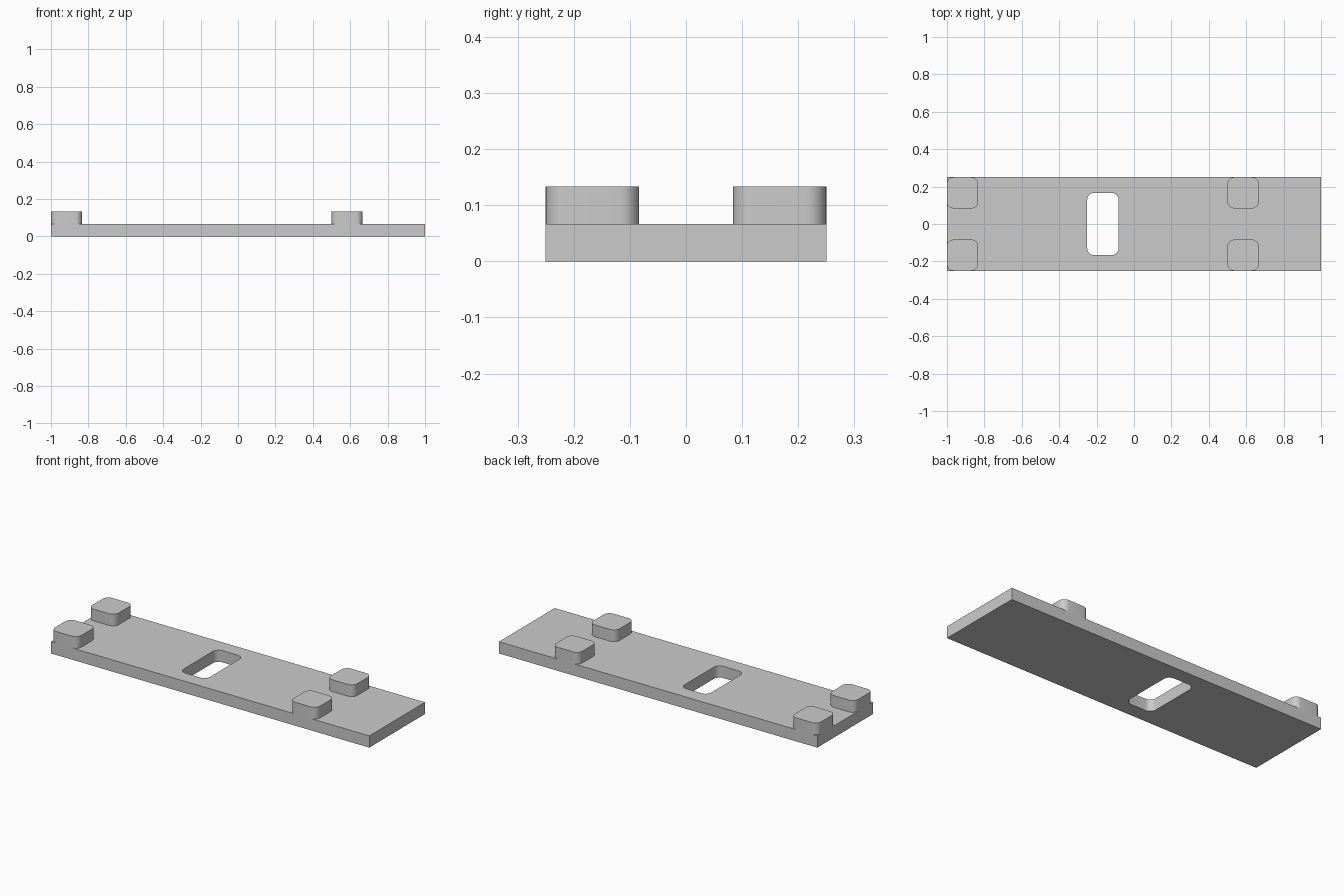
import bpy, bmesh, math

cube = bpy.data.objects.get("Cube")
if cube:
    bpy.data.objects.remove(cube, do_unlink=True)

THICK = 0.2 / 3      # plate thickness and pad height
PAD = 0.5 / 3        # pad width
RADIUS = 0.036       # rounded corner radius

grey = bpy.data.materials.new("light_grey")
grey.use_nodes = True
colour = (0.6, 0.6, 0.6, 1)
grey.diffuse_color = colour
grey.node_tree.nodes["Principled BSDF"].inputs["Base Color"].default_value = colour


def block(name, x, y, z, sx, sy, sz, radius=0):
    """Box centred on x, y with its base at z; upright edges optionally rounded."""
    bm = bmesh.new()
    bmesh.ops.create_cube(bm, size=1)
    bmesh.ops.scale(bm, vec=(sx, sy, sz), verts=bm.verts)
    if radius:
        upright = [e for e in bm.edges
                   if abs(e.verts[0].co.z - e.verts[1].co.z) > sz / 2]
        bmesh.ops.bevel(bm, geom=upright, offset=radius, segments=8,
                        profile=0.5, affect='EDGES')
    bmesh.ops.translate(bm, vec=(x, y, z + sz / 2), verts=bm.verts)
    mesh = bpy.data.meshes.new(name)
    bm.to_mesh(mesh)
    bm.free()
    mesh.materials.append(grey)
    obj = bpy.data.objects.new(name, mesh)
    bpy.context.collection.objects.link(obj)
    return obj


def smooth(obj):
    bpy.ops.object.select_all(action='DESELECT')
    obj.select_set(True)
    bpy.context.view_layer.objects.active = obj
    bpy.ops.object.shade_smooth_by_angle(angle=math.radians(30))


# Base plate with a rounded slot cut through it
plate = block("base_plate", 0, 0, 0, 2, 0.5, THICK)
cutter = block("slot_cutter", -PAD, 0, -THICK, PAD, 2 * PAD, 3 * THICK, RADIUS)
cutter.hide_render = True
cut = plate.modifiers.new("slot", 'BOOLEAN')
cut.operation = 'DIFFERENCE'
cut.solver = 'EXACT'
cut.object = cutter
bpy.context.view_layer.objects.active = plate
bpy.ops.object.modifier_apply(modifier=cut.name)
bpy.data.objects.remove(cutter, do_unlink=True)
smooth(plate)

# Four rounded pads, flush with the long edges
for end, x in (("right", -1 + PAD / 2), ("left", 0.5 + PAD / 2)):
    for side, s in (("front", -1), ("back", 1)):
        smooth(block(f"{side}_{end}_pad", x, s * (0.25 - PAD / 2), THICK,
                     PAD, PAD, THICK, RADIUS))
